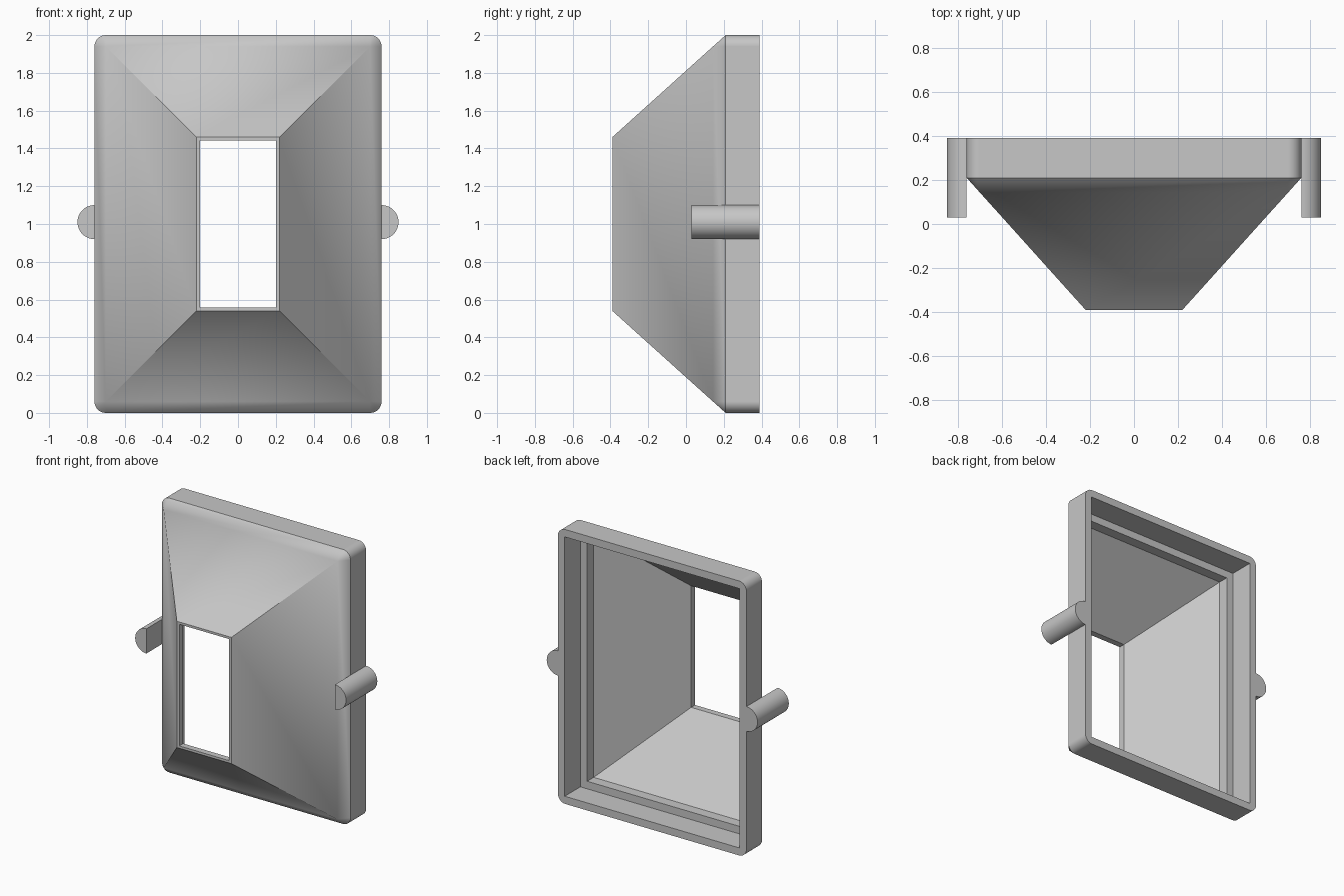
import bpy, bmesh, math

cube = bpy.data.objects.get("Cube")
if cube:
    bpy.data.objects.remove(cube, do_unlink=True)

grey = bpy.data.materials.new("plain_grey")
grey.use_nodes = True
COLOUR = (0.57, 0.57, 0.57, 1)
grey.diffuse_color = COLOUR
grey.node_tree.nodes["Principled BSDF"].inputs["Base Color"].default_value = COLOUR

SEGMENTS = 8


def rounded_ring(half_x, half_z, y, radius=0):
    """Rounded rectangle in the xz plane, centred on z = 1."""
    points = []
    for quarter, (sx, sz) in enumerate([(1, 1), (-1, 1), (-1, -1), (1, -1)]):
        for i in range(SEGMENTS + 1):
            a = (quarter + i / SEGMENTS) * math.pi / 2
            points.append((sx * (half_x - radius) + radius * math.cos(a), y,
                           1 + sz * (half_z - radius) + radius * math.sin(a)))
    return points


def finish(name, bm):
    bmesh.ops.remove_doubles(bm, verts=bm.verts, dist=0.0005)
    bmesh.ops.recalc_face_normals(bm, faces=bm.faces)
    mesh = bpy.data.meshes.new(name)
    bm.to_mesh(mesh)
    bm.free()
    mesh.materials.append(grey)
    obj = bpy.data.objects.new(name, mesh)
    bpy.context.collection.objects.link(obj)
    bpy.ops.object.select_all(action='DESELECT')
    obj.select_set(True)
    bpy.context.view_layer.objects.active = obj
    bpy.ops.object.shade_smooth_by_angle(angle=math.radians(25))
    weighted = obj.modifiers.new("Weighted Normal", 'WEIGHTED_NORMAL')
    weighted.keep_sharp = True


# Hood: closed loop of rings, over the outside, through the opening and back inside
rings = [
    rounded_ring(0.76, 1.0, 0.39, 0.06),    # rim back edge
    rounded_ring(0.76, 1.0, 0.21, 0.06),    # rim front edge
    rounded_ring(0.70, 0.94, 0.143),        # corner blend ends
    rounded_ring(0.22, 0.46, -0.39),        # front lip
    rounded_ring(0.20, 0.443, -0.39),       # opening
    rounded_ring(0.20, 0.443, -0.345),
    rounded_ring(0.65, 0.89, 0.135),        # inner slope ends
    rounded_ring(0.65, 0.89, 0.21),         # ledge
    rounded_ring(0.705, 0.945, 0.21),
    rounded_ring(0.705, 0.945, 0.39),       # rim inner edge
]
bm = bmesh.new()
loops = [[bm.verts.new(p) for p in ring] for ring in rings]
count = len(loops[0])
for k, ring in enumerate(loops):
    following = loops[(k + 1) % len(loops)]
    for i in range(count):
        j = (i + 1) % count
        bm.faces.new((ring[i], ring[j], following[j], following[i]))
finish("hood", bm)

# Half-round pegs on both sides of the rim
for side, name in ((1, "left_peg"), (-1, "right_peg")):
    bm = bmesh.new()
    arc = [math.pi * (i / 24 - 0.5) for i in range(25)]
    profile = bm.faces.new([bm.verts.new((side * (0.76 + 0.09 * math.cos(a)), 0.03,
                                          1.01 + 0.09 * math.sin(a))) for a in arc])
    extruded = bmesh.ops.extrude_face_region(bm, geom=[profile], use_keep_orig=True)
    moved = [v for v in extruded["geom"] if isinstance(v, bmesh.types.BMVert)]
    bmesh.ops.translate(bm, verts=moved, vec=(0, 0.36, 0))
    finish(name, bm)
